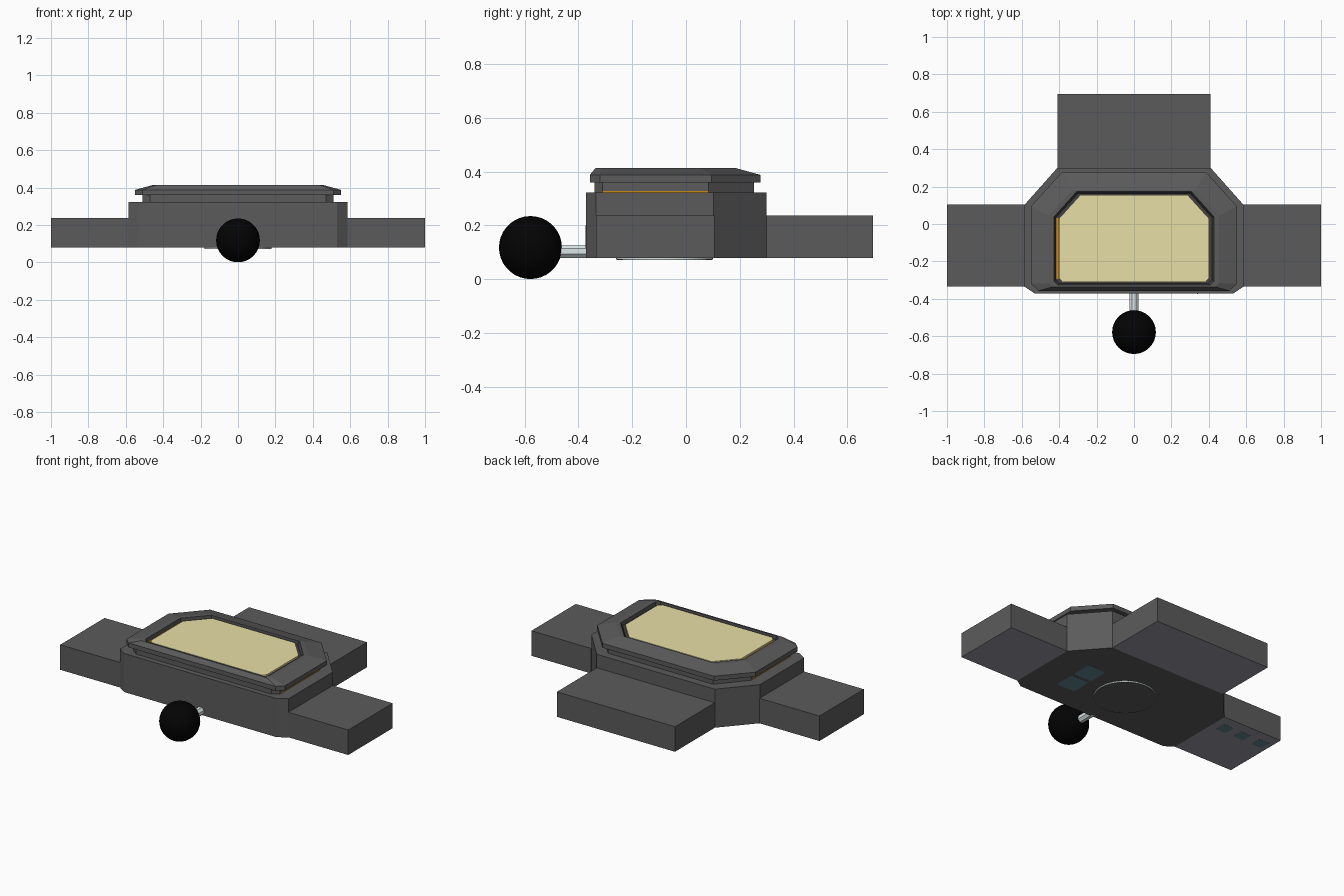
import bpy, bmesh, math
from mathutils import Matrix

if "Cube" in bpy.data.objects:
    bpy.data.objects.remove(bpy.data.objects["Cube"])


def mat(name, r, g, b):
    m = bpy.data.materials.new(name)
    m.diffuse_color = (r, g, b, 1)
    m.use_nodes = True
    m.node_tree.nodes["Principled BSDF"].inputs["Base Color"].default_value = m.diffuse_color
    return m


GREY = mat("casing grey", 0.105, 0.105, 0.105)
DARK = mat("dark grey", 0.05, 0.05, 0.05)
BLACK = mat("ball black", 0.001, 0.001, 0.001)
CREAM = mat("cream panel", 0.80, 0.74, 0.38)
ORANGE = mat("orange", 0.60, 0.26, 0.01)
STEEL = mat("pale steel", 0.72, 0.80, 0.80)
TEAL = mat("teal", 0.12, 0.24, 0.29)
BLUE_GREY = mat("blue grey underside", 0.31, 0.32, 0.37)


def finish(name, bm, mats, rule=None):
    bmesh.ops.recalc_face_normals(bm, faces=bm.faces[:])
    bm.normal_update()
    if rule:
        for f in bm.faces:
            f.material_index = rule(f)
    me = bpy.data.meshes.new(name)
    bm.to_mesh(me)
    bm.free()
    for m in mats:
        me.materials.append(m)
    ob = bpy.data.objects.new(name, me)
    bpy.context.collection.objects.link(ob)
    return ob


def outline(xf, xs, xb, yf, y1, y2, yb):
    """Symmetric eight-sided plan: small front corners, large back corners."""
    right = [(xf, yf), (xs, y1), (xs, y2), (xb, yb)]
    return right + [(-x, y) for x, y in reversed(right)]


def loft(name, rings, mats, rule=None, closed=False):
    """Skin a stack of (outline, z); closed joins last to first for a frame."""
    bm = bmesh.new()
    vs = [[bm.verts.new((x, y, z)) for x, y in pts] for pts, z in rings]
    pairs = list(zip(vs, vs[1:]))
    if closed:
        pairs.append((vs[-1], vs[0]))
    else:
        bm.faces.new(vs[0])
        bm.faces.new(vs[-1])
    for a, b in pairs:
        for i in range(len(a)):
            j = (i + 1) % len(a)
            bm.faces.new((a[i], a[j], b[j], b[i]))
    return finish(name, bm, mats, rule)


def box(name, x0, x1, y0, y1, z0, z1, mats, rule=None):
    pts = [(x0, y0), (x1, y0), (x1, y1), (x0, y1)]
    return loft(name, [(pts, z0), (pts, z1)], mats, rule)


def cylinder(name, r, depth, n, matrix, m):
    bm = bmesh.new()
    bmesh.ops.create_cone(bm, cap_ends=True, segments=n, radius1=r, radius2=r,
                          depth=depth, matrix=matrix)
    return finish(name, bm, [m])


def under_rule(f):
    return 1 if f.normal.z < -0.5 else 0


# Main body
body = outline(0.53, 0.585, 0.41, -0.372, -0.335, 0.103, 0.30)
loft("body", [(body, 0.08), (body, 0.322)], [GREY])

# Three arms with paler undersides
ARM = [GREY, BLUE_GREY]
for side, s in (("right", 1), ("left", -1)):
    a, b = sorted((s * 0.585, s * 1.0))
    box(side + "_arm", a, b, -0.335, 0.105, 0.08, 0.237, ARM, under_rule)
box("back_arm", -0.41, 0.41, 0.30, 0.695, 0.08, 0.237, ARM, under_rule)

# Neck between body and lid, on a plate with orange ends
neck = outline(0.47, 0.51, 0.365, -0.34, -0.31, 0.083, 0.252)
lip = outline(0.398, 0.418, 0.299, -0.319, -0.298, 0.034, 0.164)
loft("neck_plate", [(neck, 0.322), (neck, 0.328)], [GREY, ORANGE],
     lambda f: 1 if abs(f.normal.x) > 0.9 else 0)
loft("neck", [(neck, 0.328), (neck, 0.362), (lip, 0.362), (lip, 0.328)],
     [GREY], closed=True)

# Lid frame: sloped outside, short lip inside
rim = outline(0.51, 0.55, 0.387, -0.357, -0.32, 0.095, 0.276)
crest = outline(0.435, 0.455, 0.33, -0.336, -0.316, 0.045, 0.182)
hole = outline(0.408, 0.428, 0.307, -0.327, -0.305, 0.038, 0.173)


def lid_rule(f):
    inner = all(abs(v.co.x) < 0.43 and -0.33 < v.co.y < 0.174 for v in f.verts)
    return 1 if inner else 0


loft("lid", [(rim, 0.36), (rim, 0.388), (crest, 0.414), (hole, 0.414),
             (lip, 0.395), (lip, 0.36)], [GREY, DARK], lid_rule, closed=True)

# Cream panel in the lid, with the recess floor and an orange strip beside it
panel = outline(0.382, 0.402, 0.287, -0.311, -0.289, 0.028, 0.155)
loft("recess_floor", [(lip, 0.385), (lip, 0.396)], [DARK])
loft("panel", [(panel, 0.39), (panel, 0.407)], [CREAM])
box("orange_strip", -0.417, -0.404, -0.295, 0.032, 0.39, 0.398, [ORANGE])

# Lever with ball knob
turn = Matrix.Translation((0, -0.43, 0.104)) @ Matrix.Rotation(math.pi / 2, 4, 'X')
cylinder("lever_rod", 0.026, 0.14, 8,
         turn @ Matrix.Rotation(math.pi / 8, 4, 'Z'), STEEL)
bm = bmesh.new()
bmesh.ops.create_uvsphere(bm, u_segments=32, v_segments=18, radius=0.117,
                          matrix=Matrix.Translation((0, -0.578, 0.118)))
for f in bm.faces:
    f.smooth = True
finish("ball_knob", bm, [BLACK])

# Round foot with a pale edge, under the body
cylinder("foot_edge", 0.18, 0.008, 48, Matrix.Translation((0, -0.08, 0.077)), STEEL)
cylinder("foot_pad", 0.177, 0.008, 48, Matrix.Translation((0, -0.08, 0.0765)), GREY)

# Teal plates on the underside
plates = [(0.325, -0.156, 0.065), (0.325, -0.005, 0.065)]
plates += [(x, 0.005, 0.036) for x in (-0.67, -0.80, -0.935)]
for i, (x, y, h) in enumerate(plates):
    box(f"under_plate_{i + 1}", x - h, x + h, y - h, y + h, 0.0793, 0.081, [TEAL])

# Thin rib on the front face
box("front_rib", 0.338, 0.341, -0.373, -0.37, 0.115, 0.20, [GREY])
